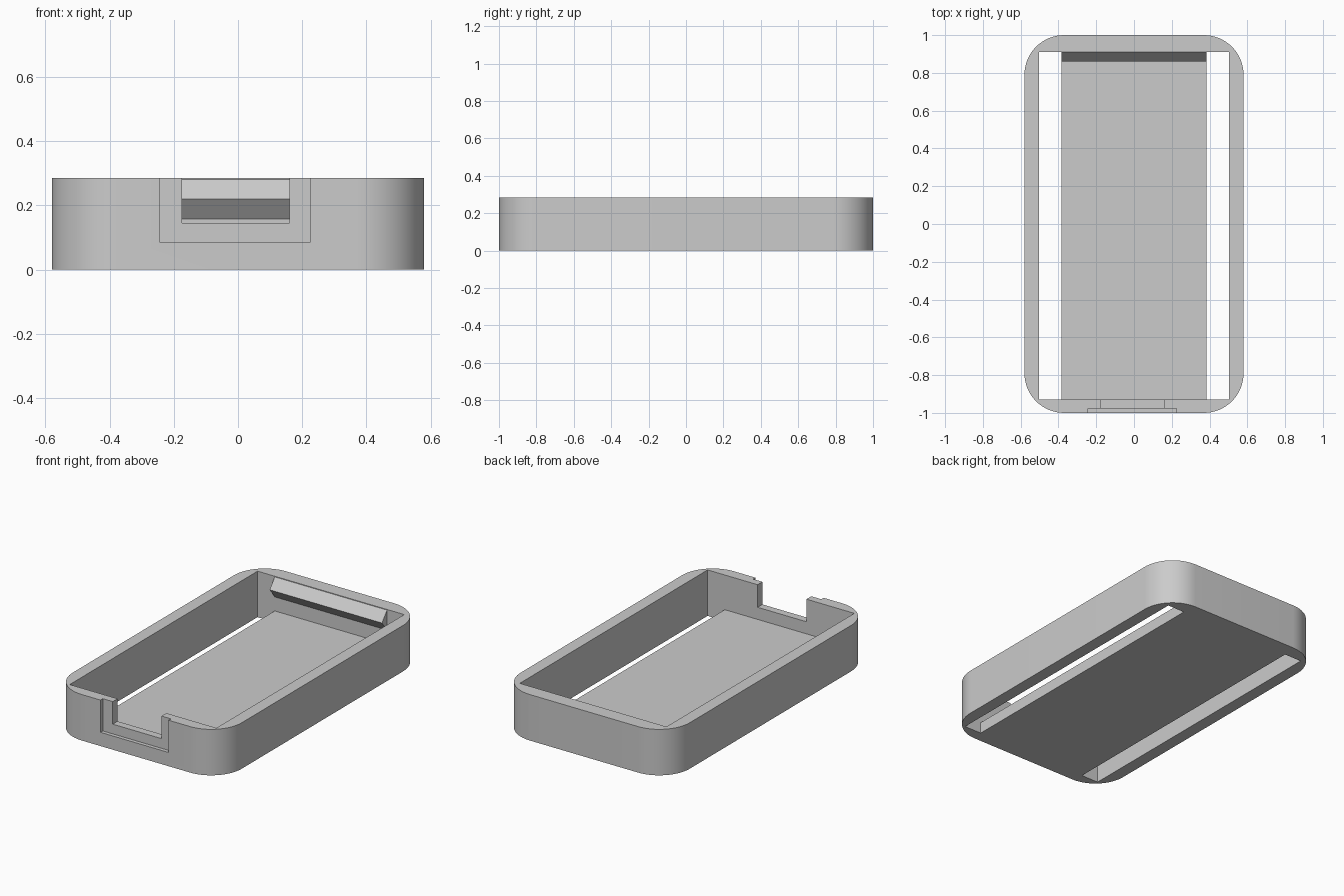
import bpy, bmesh, math

cube = bpy.data.objects.get("Cube")
if cube:
    bpy.data.objects.remove(cube, do_unlink=True)

HALF_W, HALF_L, HEIGHT = 0.58, 1.0, 0.285
RADIUS, FLOOR = 0.21, 0.07
IN_X, IN_FRONT, IN_BACK = 0.503, -0.93, 0.91
SLOT_X = 0.385

grey = bpy.data.materials.new("plain grey")
grey.use_nodes = True
grey.diffuse_color = (0.6, 0.6, 0.6, 1)
grey.node_tree.nodes["Principled BSDF"].inputs["Base Color"].default_value = (0.6, 0.6, 0.6, 1)


def extrude(name, points, offset):
    """Solid made by sweeping a closed outline along an offset."""
    bm = bmesh.new()
    face = bm.faces.new([bm.verts.new(p) for p in points])
    swept = bmesh.ops.extrude_face_region(bm, geom=[face])["geom"]
    bmesh.ops.translate(bm, vec=offset,
                        verts=[v for v in swept if isinstance(v, bmesh.types.BMVert)])
    bmesh.ops.recalc_face_normals(bm, faces=bm.faces)
    mesh = bpy.data.meshes.new(name)
    bm.to_mesh(mesh)
    bm.free()
    mesh.materials.append(grey)
    obj = bpy.data.objects.new(name, mesh)
    bpy.context.collection.objects.link(obj)
    return obj


def box(name, x0, x1, y0, y1, z0, z1):
    return extrude(name, [(x0, y0, z0), (x1, y0, z0), (x1, y1, z0), (x0, y1, z0)],
                   (0, 0, z1 - z0))


def select(obj):
    bpy.ops.object.select_all(action="DESELECT")
    obj.select_set(True)
    bpy.context.view_layer.objects.active = obj


def cut(obj, cutter):
    cutter.hide_render = True
    mod = obj.modifiers.new("cut", "BOOLEAN")
    mod.operation, mod.solver, mod.object = "DIFFERENCE", "EXACT", cutter
    select(obj)
    bpy.ops.object.modifier_apply(modifier=mod.name)
    bpy.data.objects.remove(cutter, do_unlink=True)


# Rounded tray body
outline = []
steps = 16
for quarter, (sx, sy) in enumerate([(1, 1), (-1, 1), (-1, -1), (1, -1)]):
    for i in range(steps + 1):
        a = (quarter + i / steps) * math.pi / 2
        outline.append((sx * (HALF_W - RADIUS) + RADIUS * math.cos(a),
                        sy * (HALF_L - RADIUS) + RADIUS * math.sin(a), 0))
tray = extrude("tray_body", outline, (0, 0, HEIGHT))

# Long side slots, open through the floor
for side in (-1, 1):
    x0, x1 = sorted((side * SLOT_X, side * IN_X))
    cut(tray, box("slot_cutter", x0, x1, IN_FRONT, IN_BACK, -0.1, 0.5))

# Cavity above the floor
cut(tray, box("cavity_cutter", -0.45, 0.45, IN_FRONT, IN_BACK, FLOOR, 0.5))

# Shallow front recess and the notch through the front wall
cut(tray, box("recess_cutter", -0.243, 0.225, -1.1, -0.977, 0.085, 0.5))
cut(tray, box("notch_cutter", -0.175, 0.16, -1.1, -0.85, 0.145, 0.5))

select(tray)
bpy.ops.object.shade_smooth_by_angle(angle=math.radians(30))

# Wedge shaped catch along the inside of the back wall
extrude("back_catch",
        [(-SLOT_X, IN_BACK, 0.281), (-SLOT_X, 0.86, 0.22), (-SLOT_X, IN_BACK, 0.157),
         (-SLOT_X, IN_BACK + 0.01, 0.157), (-SLOT_X, IN_BACK + 0.01, 0.281)],
        (2 * SLOT_X, 0, 0))
